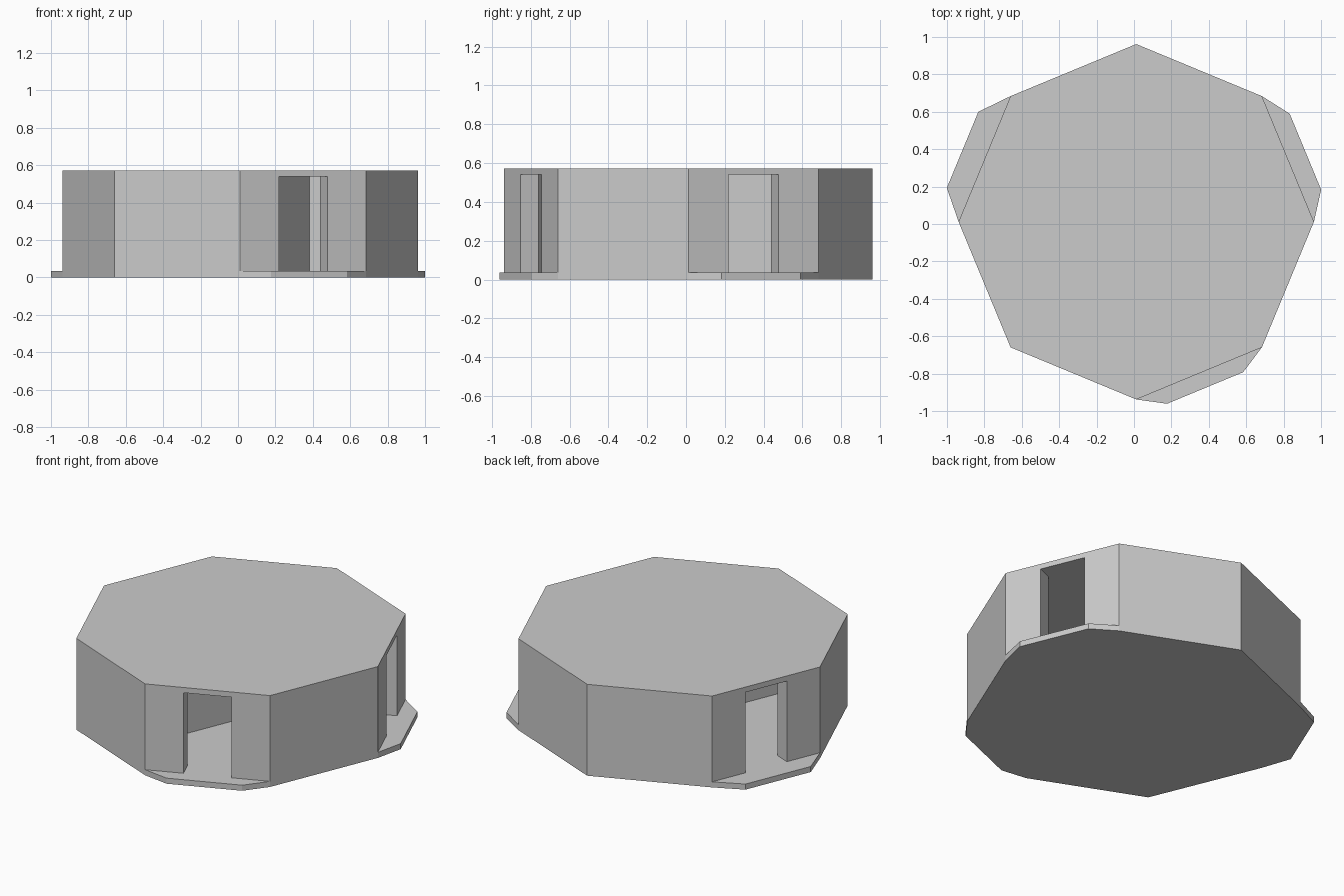
import bpy
from math import pi, cos, sin
from mathutils import Vector

if "Cube" in bpy.data.objects:
    bpy.data.objects.remove(bpy.data.objects["Cube"])

CENTRE = Vector((0.012, 0.012))
RADIUS, HEIGHT = 0.95, 0.573        # outer octagon
FLOOR, CEILING = 0.035, 0.54        # inner space
WALL, DOOR_HALF, DIVIDER_HALF = 0.10, 0.14, 0.08
APOTHEM = RADIUS * cos(pi / 8)
INNER = APOTHEM - WALL


def corner(i, r):
    return CENTRE + r * Vector((cos(i * pi / 4), sin(i * pi / 4)))


def on_side(side, dist, along):
    """Point at a distance out from the centre and along a given octagon side."""
    a = (side + 0.5) * pi / 4
    return CENTRE + dist * Vector((cos(a), sin(a))) + along * Vector((-sin(a), cos(a)))


def prism(name, pts, z0, z1):
    n = len(pts)
    verts = [(p.x, p.y, z) for z in (z0, z1) for p in pts]
    faces = [list(range(n))[::-1], list(range(n, 2 * n))]
    faces += [(i, (i + 1) % n, (i + 1) % n + n, i + n) for i in range(n)]
    mesh = bpy.data.meshes.new(name)
    mesh.from_pydata(verts, [], faces)
    obj = bpy.data.objects.new(name, mesh)
    bpy.context.collection.objects.link(obj)
    return obj


def room(start, doors):
    """Half of the inner octagon, from the dividing wall round to it again, with doorways."""
    pts = [on_side(start, INNER, DIVIDER_HALF)]
    for i in range(start + 1, start + 5):
        pts.append(corner(i, INNER / cos(pi / 8)))
        if i in doors:
            pts += [on_side(i, d, w * DOOR_HALF) for d, w in
                    ((INNER, -1), (APOTHEM + 0.05, -1), (APOTHEM + 0.05, 1), (INNER, 1))]
    pts.append(on_side(start + 4, INNER, -DIVIDER_HALF))
    return pts


# Octagonal building with the two rooms and their doorways cut out
building = prism("building", [corner(i, RADIUS) for i in range(8)], 0, HEIGHT)
for name, start, doors in (("east_room", 5, (6, 8)), ("west_room", 1, (3,))):
    cutter = prism(name, room(start, doors), FLOOR, CEILING)
    cutter.hide_render = True
    mod = building.modifiers.new(name, 'BOOLEAN')
    mod.operation, mod.solver, mod.object = 'DIFFERENCE', 'EXACT', cutter
    bpy.context.view_layer.objects.active = building
    bpy.ops.object.modifier_apply(modifier=name)
    bpy.data.objects.remove(cutter)

# Doorsteps in front of the three doors
for name, side, reach in (("front_doorstep", 6, 0.962), ("right_doorstep", 0, 0.979),
                          ("left_doorstep", 3, 1.005)):
    prism(name, [corner(side, RADIUS), on_side(side, reach, -0.22),
                 on_side(side, reach, 0.22), corner(side + 1, RADIUS)], 0, FLOOR)
